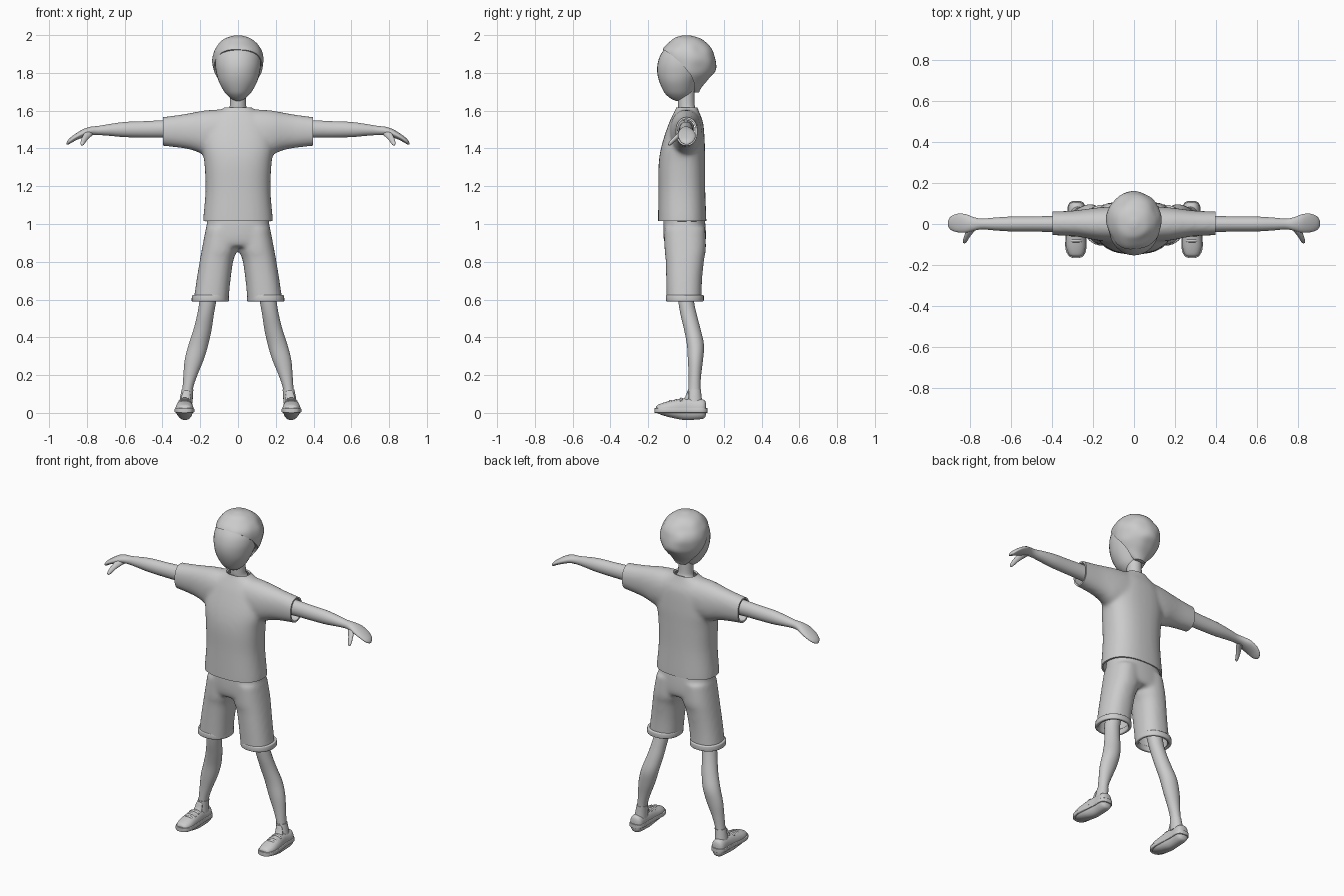
import bpy, bmesh, math
from mathutils import Vector, noise


def finish(me, angle=40):
    me.shade_smooth()
    me.set_sharp_from_angle(angle=math.radians(angle))


def loft(name, axis, rings, n=2.0, seg=32, steps=4, caps=True, mirror=True):
    """Rings are (position on axis, two centre coords, two radii), spline-interpolated."""
    rows = []
    last = len(rings) - 1
    for i in range(last):
        p0, p1, p2, p3 = (rings[max(0, min(last, i + k))] for k in (-1, 0, 1, 2))
        for s in range(steps):
            t = s / steps
            rows.append([0.5 * (2 * b + (c - a) * t + (2 * a - 5 * b + 4 * c - d) * t * t
                                + (3 * b - a - 3 * c + d) * t ** 3)
                         for a, b, c, d in zip(p0, p1, p2, p3)])
    rows.append(rings[-1])
    bm = bmesh.new()
    loops = []
    for t, a, b, ra, rb in rows:
        loop = []
        for k in range(seg):
            ang = 2 * math.pi * k / seg
            c, s = math.cos(ang), math.sin(ang)
            u = a + ra * math.copysign(abs(c) ** (2 / n), c)
            v = b + rb * math.copysign(abs(s) ** (2 / n), s)
            co = {'x': (t, u, v), 'y': (u, t, v), 'z': (u, v, t)}[axis]
            loop.append(bm.verts.new(co))
        loops.append(loop)
    for l0, l1 in zip(loops, loops[1:]):
        for k in range(seg):
            j = (k + 1) % seg
            bm.faces.new((l0[k], l0[j], l1[j], l1[k]))
    if caps:
        bm.faces.new(loops[0])
        bm.faces.new(loops[-1])
    bmesh.ops.recalc_face_normals(bm, faces=bm.faces)
    me = bpy.data.meshes.new(name)
    bm.to_mesh(me)
    bm.free()
    finish(me)
    ob = bpy.data.objects.new(name, me)
    bpy.context.collection.objects.link(ob)
    if mirror:
        m = ob.modifiers.new("mirror", 'MIRROR')
        m.use_mirror_merge = False
    return ob


def bake(ob):
    bpy.context.view_layer.update()
    dg = bpy.context.evaluated_depsgraph_get()
    me = bpy.data.meshes.new_from_object(ob.evaluated_get(dg))
    ob.modifiers.clear()
    ob.data = me


def garment(name, parts, cuts):
    """Fuse solids into one soft form, slice the openings, give the cloth thickness."""
    bm = bmesh.new()
    for p in parts:
        bake(p)
        bm.from_mesh(p.data)
        bpy.data.objects.remove(p)
    me = bpy.data.meshes.new(name)
    bm.to_mesh(me)
    bm.free()
    ob = bpy.data.objects.new(name, me)
    bpy.context.collection.objects.link(ob)
    r = ob.modifiers.new("fuse", 'REMESH')
    r.mode = 'VOXEL'
    r.voxel_size = 0.01
    s = ob.modifiers.new("soften", 'SMOOTH')
    s.factor, s.iterations = 0.5, 14
    bake(ob)
    bm = bmesh.new()
    bm.from_mesh(ob.data)
    for co, no in cuts:
        bmesh.ops.bisect_plane(bm, geom=bm.verts[:] + bm.edges[:] + bm.faces[:],
                               plane_co=co, plane_no=no, clear_outer=True)
    bm.to_mesh(ob.data)
    bm.free()
    so = ob.modifiers.new("cloth", 'SOLIDIFY')
    so.thickness, so.offset = 0.01, -1
    bake(ob)
    finish(ob.data, 50)
    return ob


# Head and neck
loft("head", 'z', [(1.652, 0, -.035, .012, .018), (1.66, 0, -.037, .03, .036),
                   (1.675, 0, -.038, .05, .057), (1.70, 0, -.04, .072, .077),
                   (1.75, 0, -.04, .1, .1), (1.80, 0, -.031, .115, .121),
                   (1.85, 0, -.025, .121, .125), (1.90, 0, -.016, .114, .116),
                   (1.95, 0, -.005, .082, .085), (1.975, 0, 0, .03, .03)], mirror=False)
loft("neck", 'z', [(1.54, 0, .01, .07, .06), (1.60, 0, .008, .052, .048),
                   (1.63, 0, .002, .043, .044), (1.73, 0, 0, .042, .045)], mirror=False)

# Hair: lumpy cap with the face opening cut along a slanted hairline
hair = loft("hair", 'z', [(1.695, 0, .045, .035, .025), (1.73, 0, .018, .075, .068),
                          (1.77, 0, .016, .106, .106), (1.81, 0, .016, .125, .136),
                          (1.86, 0, .014, .134, .144), (1.90, 0, .010, .131, .140),
                          (1.93, 0, .007, .120, .125), (1.96, 0, .007, .097, .099),
                          (1.985, 0, .005, .062, .066), (1.999, 0, .003, .015, .016)],
            seg=48, mirror=False)
for v in hair.data.vertices:
    d = 0.007 * noise.noise(v.co * 14)
    v.co += d * Vector((v.co.x, v.co.y, 0)).normalized()
outline = [(-.3, 1.925), (-.125, 1.925), (-.09, 1.905), (-.03, 1.855), (.025, 1.79),
           (.042, 1.75), (.045, 1.60), (-.3, 1.60)]
bm = bmesh.new()
f = bm.faces.new([bm.verts.new((-.3, y, z)) for y, z in outline])
ext = bmesh.ops.extrude_face_region(bm, geom=[f])
bmesh.ops.translate(bm, vec=(.6, 0, 0),
                    verts=[g for g in ext['geom'] if isinstance(g, bmesh.types.BMVert)])
bmesh.ops.recalc_face_normals(bm, faces=bm.faces)
me = bpy.data.meshes.new("hairline_cutter")
bm.to_mesh(me)
bm.free()
cutter = bpy.data.objects.new("hairline_cutter", me)
bpy.context.collection.objects.link(cutter)
b = hair.modifiers.new("hairline", 'BOOLEAN')
b.operation, b.object, b.solver = 'DIFFERENCE', cutter, 'EXACT'
bake(hair)
finish(hair.data)
bpy.data.objects.remove(cutter)

# Shirt
torso = loft("torso", 'z', [(.96, 0, -.02, .184, .127), (1.02, 0, -.02, .185, .128),
                            (1.18, 0, -.022, .172, .124), (1.32, 0, -.022, .178, .123),
                            (1.42, 0, -.014, .19, .114), (1.53, 0, 0, .17, .092),
                            (1.585, 0, .003, .125, .07), (1.62, 0, .005, .066, .055),
                            (1.65, 0, .005, .058, .052)], n=2.4, mirror=False)
sleeve = loft("sleeve", 'x', [(.03, 0, 1.485, .08, .12), (.1, 0, 1.487, .085, .12),
                              (.18, 0, 1.485, .08, .116), (.24, .002, 1.49, .07, .1),
                              (.3, .003, 1.491, .062, .089), (.397, .003, 1.49, .058, .077),
                              (.44, .003, 1.49, .058, .076)], n=2.2)
garment("shirt", [torso, sleeve],
        [((0, 0, 1.015), (0, 0, -1)), ((0, 0, 1.618), (0, 0, 1)),
         ((.397, 0, 0), (1, 0, 0)), ((-.397, 0, 0), (-1, 0, 0))])

# Shorts with rolled cuffs
hips = loft("hips", 'z', [(1.05, 0, -.01, .162, .108), (.97, 0, -.008, .168, .113),
                          (.91, 0, -.006, .176, .111), (.88, 0, -.005, .165, .1)],
            n=2.4, mirror=False)
leg = loft("short_leg", 'z', [(.98, .088, -.006, .082, .108), (.87, .097, -.004, .094, .11),
                              (.81, .113, -.006, .089, .102), (.70, .13, -.01, .09, .095),
                              (.58, .144, -.01, .093, .093), (.55, .145, -.01, .093, .093)], n=2.3)
garment("shorts", [hips, leg], [((0, 0, .595), (0, 0, -1))])
cuff = loft("shorts_cuffs", 'z', [(.59, .147, -.006, .099, .1), (.624, .146, -.006, .098, .1)],
            n=2.2, steps=1, caps=False)
so = cuff.modifiers.new("cloth", 'SOLIDIFY')
so.thickness, so.offset = 0.018, -1
bv = cuff.modifiers.new("round", 'BEVEL')
bv.width, bv.segments = 0.006, 3

# Arms with mitten hands and thumbs
loft("arms", 'x', [(.3, 0, 1.503, .045, .05), (.4, 0, 1.503, .039, .046),
                   (.5, 0, 1.501, .037, .043), (.6, 0, 1.5, .036, .040),
                   (.68, 0, 1.498, .031, .031), (.74, 0, 1.495, .026, .024),
                   (.78, 0, 1.492, .033, .023), (.82, .003, 1.48, .045, .022),
                   (.86, .005, 1.46, .045, .018), (.89, .004, 1.44, .034, .015),
                   (.903, .003, 1.43, .018, .010), (.907, .003, 1.426, .005, .004)])
loft("thumbs", 'y', [(0, .785, 1.482, .022, .018), (-.03, .795, 1.474, .021, .018),
                     (-.055, .81, 1.455, .016, .016), (-.078, .821, 1.434, .012, .014),
                     (-.09, .825, 1.424, .008, .009), (-.094, .826, 1.421, .002, .002)], seg=20)

# Legs and socks
loft("legs", 'z', [(.70, .14, 0, .05, .05), (.60, .158, 0, .045, .042),
                   (.52, .172, .014, .044, .043), (.44, .188, .034, .048, .044),
                   (.36, .21, .05, .052, .045), (.28, .232, .05, .050, .040),
                   (.20, .252, .047, .037, .033), (.13, .266, .045, .028, .031),
                   (.05, .275, .045, .03, .033)])
loft("socks", 'z', [(.125, .267, .045, .031, .034), (.09, .272, .045, .033, .037),
                    (.05, .276, .045, .036, .042)])

# Shoes: upper, tongue, sole and laces
loft("shoe_uppers", 'y', [(-.158, .282, .02, .02, .012), (-.148, .282, .02, .035, .023),
                          (-.11, .283, .02, .047, .037), (-.06, .283, .02, .046, .049),
                          (-.015, .281, .02, .042, .057), (.03, .28, .02, .039, .057),
                          (.08, .28, .02, .040, .053), (.1, .28, .02, .031, .045),
                          (.107, .28, .02, .015, .025)], n=2.3)
loft("shoe_tongues", 'z', [(.05, .278, -.004, .028, .022), (.085, .276, .008, .024, .012),
                           (.112, .273, .012, .018, .006), (.118, .273, .013, .008, .003)])
loft("shoe_soles", 'y', [(-.166, .282, .0125, .015, .0125), (-.155, .282, .0125, .036, .0125),
                         (-.12, .283, .0125, .051, .0125), (-.06, .283, .0125, .05, .0125),
                         (.02, .28, .0125, .043, .0125), (.08, .28, .0125, .044, .0125),
                         (.105, .28, .0125, .032, .0125), (.113, .28, .0125, .014, .0125)], n=8)
for i in range(3):
    y, z = -.082 + .028 * i, .061 + .006 * i
    loft(f"shoe_laces_{i + 1}", 'x', [(.25, y, z - .012, .005, .005), (.266, y, z, .007, .006),
                                      (.298, y, z, .007, .006), (.314, y, z - .012, .005, .005)],
         seg=12)
